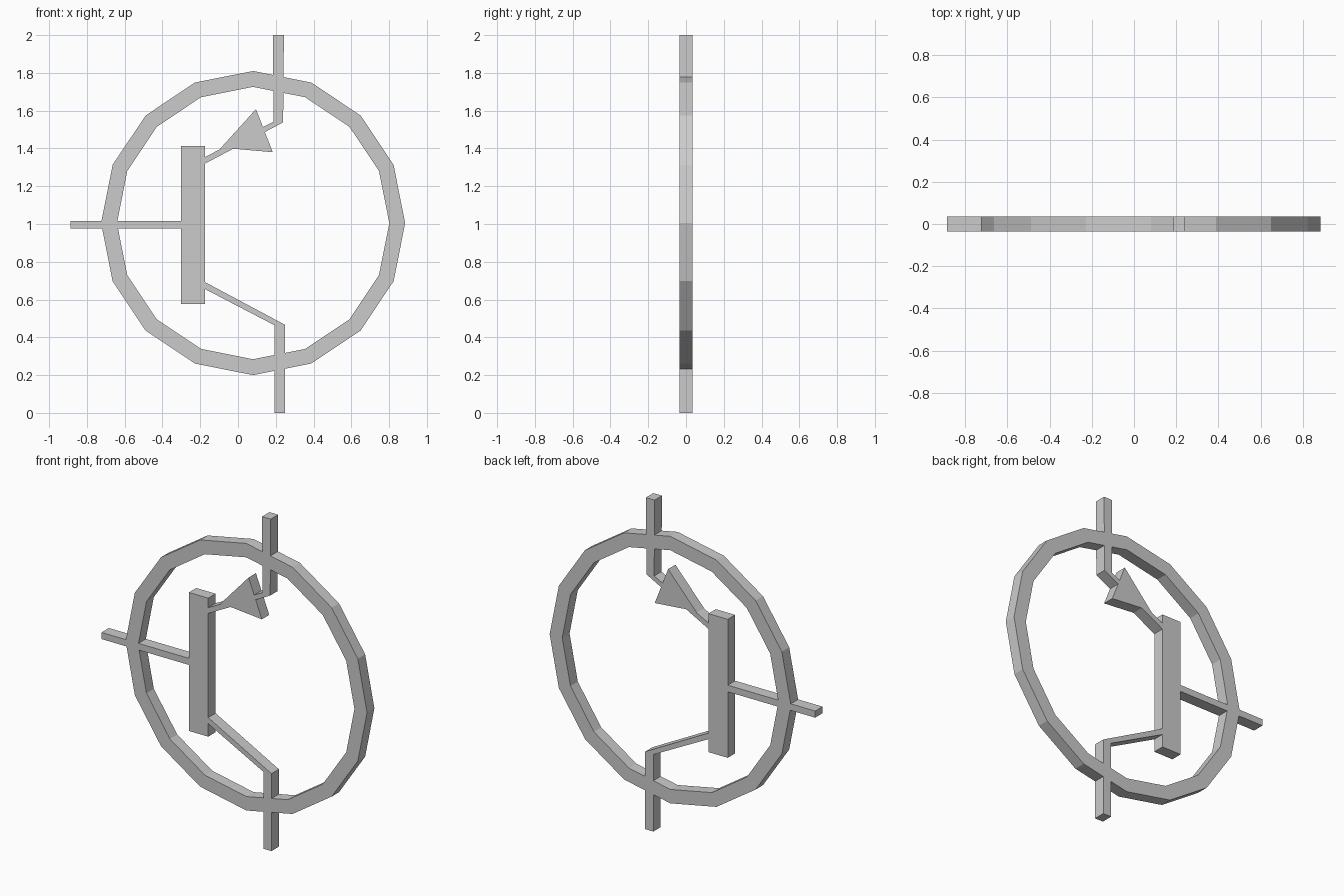
import bpy, bmesh, math

if "Cube" in bpy.data.objects:
    bpy.data.objects.remove(bpy.data.objects["Cube"])

HALF = 0.035  # half thickness of the flat symbol


def finish(name, bm):
    bmesh.ops.recalc_face_normals(bm, faces=bm.faces)
    mesh = bpy.data.meshes.new(name)
    bm.to_mesh(mesh)
    bm.free()
    obj = bpy.data.objects.new(name, mesh)
    bpy.context.collection.objects.link(obj)


def plate(name, outline):
    """Extrude an x-z outline through the thickness."""
    bm = bmesh.new()
    face = bm.faces.new([bm.verts.new((x, -HALF, z)) for x, z in outline])
    ext = bmesh.ops.extrude_face_region(bm, geom=[face])
    verts = [g for g in ext["geom"] if isinstance(g, bmesh.types.BMVert)]
    bmesh.ops.translate(bm, verts=verts, vec=(0, 2 * HALF, 0))
    finish(name, bm)


def ring(name, cx, cz, outer, inner, sides):
    """Faceted ring with a rectangular cross-section."""
    bm = bmesh.new()
    section = [(outer, -HALF), (outer, HALF), (inner, HALF), (inner, -HALF)]
    loops = []
    for i in range(sides):
        a = 2 * math.pi * i / sides
        loops.append([bm.verts.new((cx + r * math.cos(a), y, cz + r * math.sin(a)))
                      for r, y in section])
    for i in range(sides):
        p, q = loops[i], loops[(i + 1) % sides]
        for k in range(4):
            n = (k + 1) % 4
            bm.faces.new((p[k], p[n], q[n], q[k]))
    finish(name, bm)


# Outer circle
ring("circle_ring", 0.08, 1.005, 0.805, 0.721, 16)

# Base bar and its horizontal lead
plate("base_bar", [(-0.303, 0.577), (-0.174, 0.577), (-0.174, 1.412), (-0.303, 1.412)])
plate("base_lead", [(-0.886, 0.975), (-0.303, 0.975), (-0.303, 1.015), (-0.886, 1.015)])

# Upper lead bending towards the base bar, with the arrow head on it
plate("upper_lead", [(0.185, 2.0), (0.243, 2.0), (0.239, 1.538), (-0.174, 1.32),
                     (-0.174, 1.355), (0.188, 1.542)])
plate("arrow_head", [(0.095, 1.608), (-0.095, 1.398), (-0.018, 1.398), (0.184, 1.38)])

# Lower lead bending towards the base bar
plate("lower_lead", [(0.193, 0.0), (0.248, 0.0), (0.248, 0.467), (-0.174, 0.692),
                     (-0.174, 0.655), (0.193, 0.464)])
